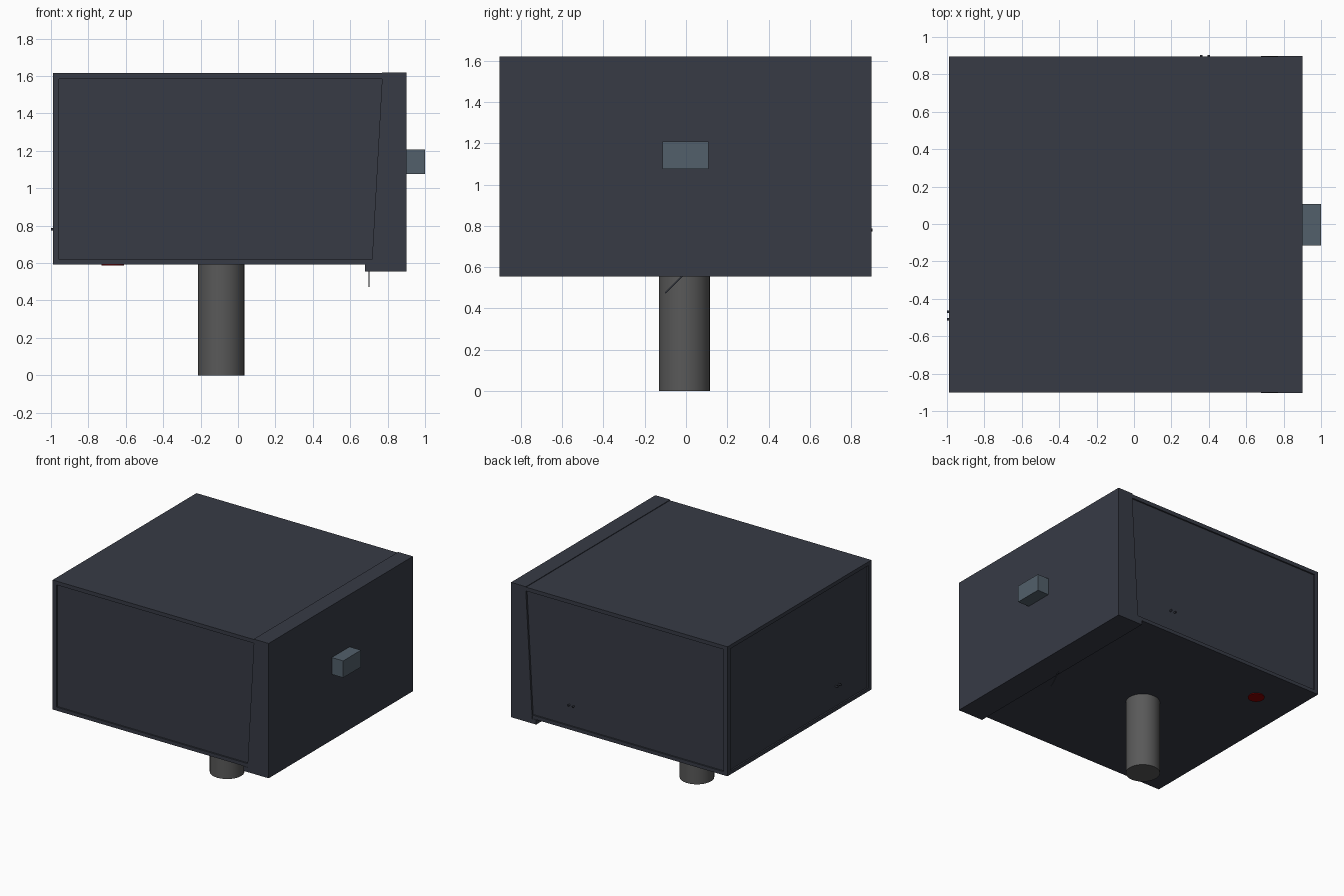
import bpy, bmesh
from mathutils import Vector

if "Cube" in bpy.data.objects:
    bpy.data.objects.remove(bpy.data.objects["Cube"])


def material(name, rgb):
    m = bpy.data.materials.new(name)
    m.diffuse_color = (*rgb, 1)
    m.use_nodes = True
    m.node_tree.nodes["Principled BSDF"].inputs["Base Color"].default_value = m.diffuse_color
    return m


SLATE = material("slate", (0.038, 0.043, 0.06))
STEEL = material("steel", (0.085, 0.115, 0.145))
POST = material("post_grey", (0.10, 0.10, 0.10))
RED = material("red", (0.25, 0.0, 0.0))


def finish(name, bm, mat):
    bmesh.ops.recalc_face_normals(bm, faces=bm.faces)
    me = bpy.data.meshes.new(name)
    bm.to_mesh(me)
    bm.free()
    me.materials.append(mat)
    ob = bpy.data.objects.new(name, me)
    bpy.context.collection.objects.link(ob)
    return ob


def box(name, lo, hi, mat):
    lo, hi = Vector(lo), Vector(hi)
    bm = bmesh.new()
    bmesh.ops.create_cube(bm, size=1)
    bmesh.ops.scale(bm, vec=hi - lo, verts=bm.verts)
    bmesh.ops.translate(bm, vec=(lo + hi) / 2, verts=bm.verts)
    return finish(name, bm, mat)


def rod(name, a, b, radius, mat, sides=32):
    a, b = Vector(a), Vector(b)
    bm = bmesh.new()
    bmesh.ops.create_cone(bm, cap_ends=True, segments=sides, radius1=radius,
                          radius2=radius, depth=(b - a).length)
    bmesh.ops.rotate(bm, verts=bm.verts,
                     matrix=(b - a).to_track_quat('Z', 'Y').to_matrix())
    bmesh.ops.translate(bm, vec=(a + b) / 2, verts=bm.verts)
    for f in bm.faces:
        f.smooth = len(f.verts) == 4
    for e in bm.edges:
        e.smooth = all(f.smooth for f in e.link_faces)
    return finish(name, bm, mat)


# Main box: recessed wall panels between top and bottom sheets
box("wall_panels", (-0.978, -0.888, 0.61), (0.80, 0.884, 1.60), SLATE)
box("top_sheet", (-0.99, -0.90, 1.585), (0.80, 0.896, 1.615), SLATE)
box("bottom_sheet", (-0.99, -0.90, 0.592), (0.80, 0.896, 0.62), SLATE)
for side, y0, y1 in (("front", -0.90, -0.865), ("back", 0.861, 0.896)):
    box("corner_trim_" + side, (-0.99, y0, 0.60), (-0.957, y1, 1.60), SLATE)

# Door cap with slanted side lips
profile = [(0.90, 0.555), (0.90, 1.62), (0.77, 1.62), (0.77, 1.58),
           (0.715, 0.592), (0.68, 0.592), (0.68, 0.555)]
bm = bmesh.new()
face = bm.faces.new([bm.verts.new((x, -0.903, z)) for x, z in profile])
ext = bmesh.ops.extrude_face_region(bm, geom=[face])
bmesh.ops.translate(bm, vec=(0, 1.802, 0),
                    verts=[v for v in ext["geom"] if isinstance(v, bmesh.types.BMVert)])
finish("door_cap", bm, SLATE)

# Handle on the door
box("door_handle", (0.89, -0.115, 1.075), (1.0, 0.108, 1.208), STEEL)

# Support post
rod("support_post", (-0.09, -0.008, 0), (-0.09, -0.008, 0.61), 0.124, POST)

# Red disc underneath
rod("red_disc", (-0.67, 0.58, 0.586), (-0.67, 0.58, 0.60), 0.06, RED)

# Small latch hook under the door
rod("latch_hook", (0.70, -0.10, 0.475), (0.70, -0.015, 0.56), 0.004, SLATE, 6)

# Fastener pins on the back and left walls
for i, d in enumerate((-0.02, 0.02)):
    rod(f"back_pin_{i}", (0.38 + d, 0.87, 0.78), (0.38 + d, 0.903, 0.78), 0.007, SLATE, 8)
    rod(f"left_pin_{i}", (-0.96, -0.49 + d, 0.78), (-1.0, -0.49 + d, 0.78), 0.007, SLATE, 8)
